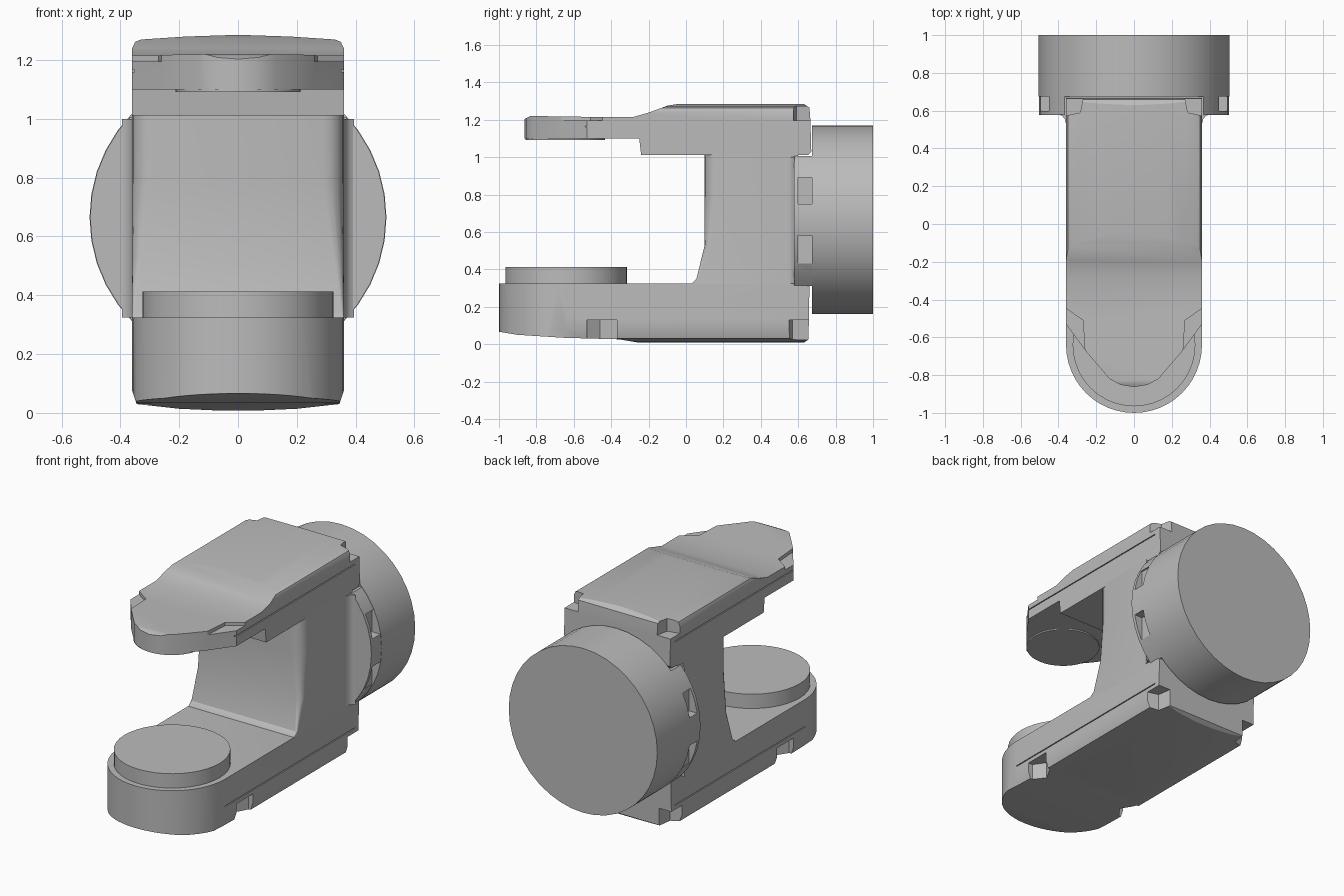
import bpy, bmesh, math
from mathutils import Matrix

if "Cube" in bpy.data.objects:
    bpy.data.objects.remove(bpy.data.objects["Cube"])

grey = bpy.data.materials.new("light grey")
grey.use_nodes = True
colour = (0.5, 0.5, 0.5, 1)
grey.diffuse_color = colour
grey.node_tree.nodes["Principled BSDF"].inputs["Base Color"].default_value = colour


def finish(name, bm):
    bmesh.ops.recalc_face_normals(bm, faces=bm.faces)
    mesh = bpy.data.meshes.new(name)
    bm.to_mesh(mesh)
    bm.free()
    mesh.materials.append(grey)
    ob = bpy.data.objects.new(name, mesh)
    bpy.context.collection.objects.link(ob)
    return ob


def loft(name, rings):
    """Skin closed rings of 3D points and cap both ends."""
    bm = bmesh.new()
    rows = [[bm.verts.new(p) for p in ring] for ring in rings]
    n = len(rows[0])
    for a, b in zip(rows, rows[1:]):
        for i in range(n):
            j = (i + 1) % n
            bm.faces.new((a[i], a[j], b[j], b[i]))
    bm.faces.new(rows[0])
    bm.faces.new(rows[-1])
    return finish(name, bm)


def prism(name, pts, axis, lo, hi):
    """Extrude a 2D outline along an axis."""
    place = {"x": lambda p, t: (t, p[0], p[1]),
             "y": lambda p, t: (p[0], t, p[1]),
             "z": lambda p, t: (p[0], p[1], t)}[axis]
    return loft(name, [[place(p, t) for p in pts] for t in (lo, hi)])


def box(x0, x1, y0, y1, z0, z1):
    return prism("cutter", [(x0, y0), (x1, y0), (x1, y1), (x0, y1)], "z", z0, z1)


def disc(name, radius, lo, hi, axis, centre, segments=40):
    pts = [(radius * math.cos(2 * math.pi * i / segments),
            centre + radius * math.sin(2 * math.pi * i / segments)) for i in range(segments)]
    return prism(name, pts, axis, lo, hi)


def both(half):
    """Complete a right-hand outline with its mirror image."""
    return half + [(-u, v) for u, v in reversed(half) if abs(u) > 1e-5]


def combine(ob, tool, operation):
    mod = ob.modifiers.new("cut", "BOOLEAN")
    mod.operation, mod.object, mod.solver = operation, tool, "EXACT"
    bpy.context.view_layer.update()
    graph = bpy.context.evaluated_depsgraph_get()
    mesh = bpy.data.meshes.new_from_object(ob.evaluated_get(graph))
    ob.modifiers.clear()
    ob.data = mesh
    bpy.data.objects.remove(tool)


def cut_sides(ob, half, lo, hi):
    """Cut the same vertical pocket on the left and right."""
    for s in (1, -1):
        combine(ob, prism("cutter", [(s * u, v) for u, v in half], "z", lo, hi), "DIFFERENCE")


def smooth(ob, angle=30):
    bpy.ops.object.select_all(action="DESELECT")
    ob.select_set(True)
    bpy.context.view_layer.objects.active = ob
    bpy.ops.object.shade_smooth_by_angle(angle=math.radians(angle))


W = 0.36  # half width of the body

# Lower arm: side profile trimmed by its plan and its cross-section
lower = prism("lower_arm", [
    (-1.01, 0.325), (-1.01, 0.068), (-0.9, 0.05), (-0.65, 0.034), (-0.36, 0.026),
    (-0.25, 0.008), (0.63, 0.008), (0.655, 0.025), (0.66, 0.31), (0.57, 0.325)],
    "x", -0.5, 0.5)
nose = [(W * math.cos(a), -0.64 - W * math.sin(a))
        for a in [math.pi / 2 * i / 12 for i in range(13)]]
combine(lower, prism("cutter", both([(W, 0.8)] + nose), "z", -0.1, 0.6), "INTERSECT")
combine(lower, prism("cutter", both([(0.5, 0.5), (W, 0.5), (W, 0.075), (0.345, 0.03),
                                     (0.2, 0.014), (0, 0.005)][1:]), "y", -1.2, 1), "INTERSECT")
cut_sides(lower, [(0.4, -0.53), (0.33, -0.53), (0.28, -0.46), (0.33, -0.37), (0.4, -0.37)], -0.1, 0.13)
cut_sides(lower, [(0.4, 0.54), (0.29, 0.57), (0.27, 0.7), (0.4, 0.7)], -0.1, 0.13)

# Upper arm: thin tapered nose, sloped rise and thick rear
upper = prism("upper_arm", [
    (-0.87, 1.1), (-0.25, 1.1), (-0.24, 1.012), (0.655, 1.012), (0.67, 1.03), (0.665, 1.2),
    (0.66, 1.265), (0.63, 1.285), (-0.04, 1.285), (-0.1, 1.275), (-0.2, 1.238), (-0.28, 1.215),
    (-0.5, 1.215), (-0.83, 1.22), (-0.87, 1.2)], "x", -0.5, 0.5)
combine(upper, prism("cutter", both([(W, 0.8), (W, -0.53), (0.25, -0.68), (0.13, -0.82),
                                     (0.07, -0.852), (0, -0.863)]), "z", 0.9, 1.4), "INTERSECT")
combine(upper, prism("cutter", both([(W, 0.9), (W, 1.24), (0.35, 1.262), (0.33, 1.27),
                                     (0.18, 1.28), (0, 1.286)]), "y", -1.2, 1), "INTERSECT")
cut_sides(upper, [(0.4, -0.42), (0.27, -0.51), (0.26, -0.67), (0.4, -0.67)], 1.195, 1.4)
cut_sides(upper, [(0.4, 0.565), (0.285, 0.59), (0.262, 0.7), (0.4, 0.7)], 1.195, 1.4)

# Thin seam lines along both arms
for arm, z in ((lower, 0.157), (upper, 1.163)):
    for s in (1, -1):
        x0, x1 = sorted((s * (W - 0.008), s * 0.4))
        combine(arm, box(x0, x1, -0.64, 0.62, z - 0.003, z + 0.003), "DIFFERENCE")


# Column: front edges round off more towards the top
def column_ring(z, front, r):
    arc = [(W - r + r * math.cos(a), front + r - r * math.sin(a))
           for a in [math.pi / 2 * i / 4 for i in range(5)]]
    return [(x, y, z) for x, y in both([(W, 0.6)] + arc)]


column = loft("column", [column_ring(*ring) for ring in (
    (0.3, 0.02, 0.004), (0.325, 0.03, 0.004), (0.35, 0.056, 0.01),
    (0.53, 0.1, 0.035), (0.8, 0.1, 0.07), (1.03, 0.1, 0.07))])

# Mounting ring: disc trimmed flat above and below, with side pockets
ring = disc("mounting_ring", 0.503, 0.577, 0.69, "y", 0.665)
combine(ring, box(-0.6, 0.6, 0.4, 0.8, 0.31, 1.005), "INTERSECT")
for z0, z1 in ((0.43, 0.58), (0.75, 0.89)):
    cut_sides(ring, [(0.44, 0.598), (0.6, 0.598), (0.6, 0.675), (0.44, 0.675)], z0, z1)

# Fillets joining the column sides to the ring
for side, s in (("left", 1), ("right", -1)):
    fillet = prism(side + "_fillet", [(s * u, v) for u, v in (
        (0.35, 0.53), (0.36, 0.53), (0.366, 0.555), (0.38, 0.572), (0.395, 0.579), (0.35, 0.579))],
        "z", 0.325, 1.0)
    smooth(fillet)

# Rear drum and the two round pads
drum = disc("rear_drum", 0.505, 0.675, 1.0, "y", 0.665)
lower_pad = disc("lower_pad", 0.325, 0.32, 0.413, "z", -0.64)
upper_pad = disc("upper_pad", 0.213, 1.092, 1.11, "z", -0.645)

for ob in (lower, upper, column, ring, drum, lower_pad, upper_pad):
    smooth(ob)
